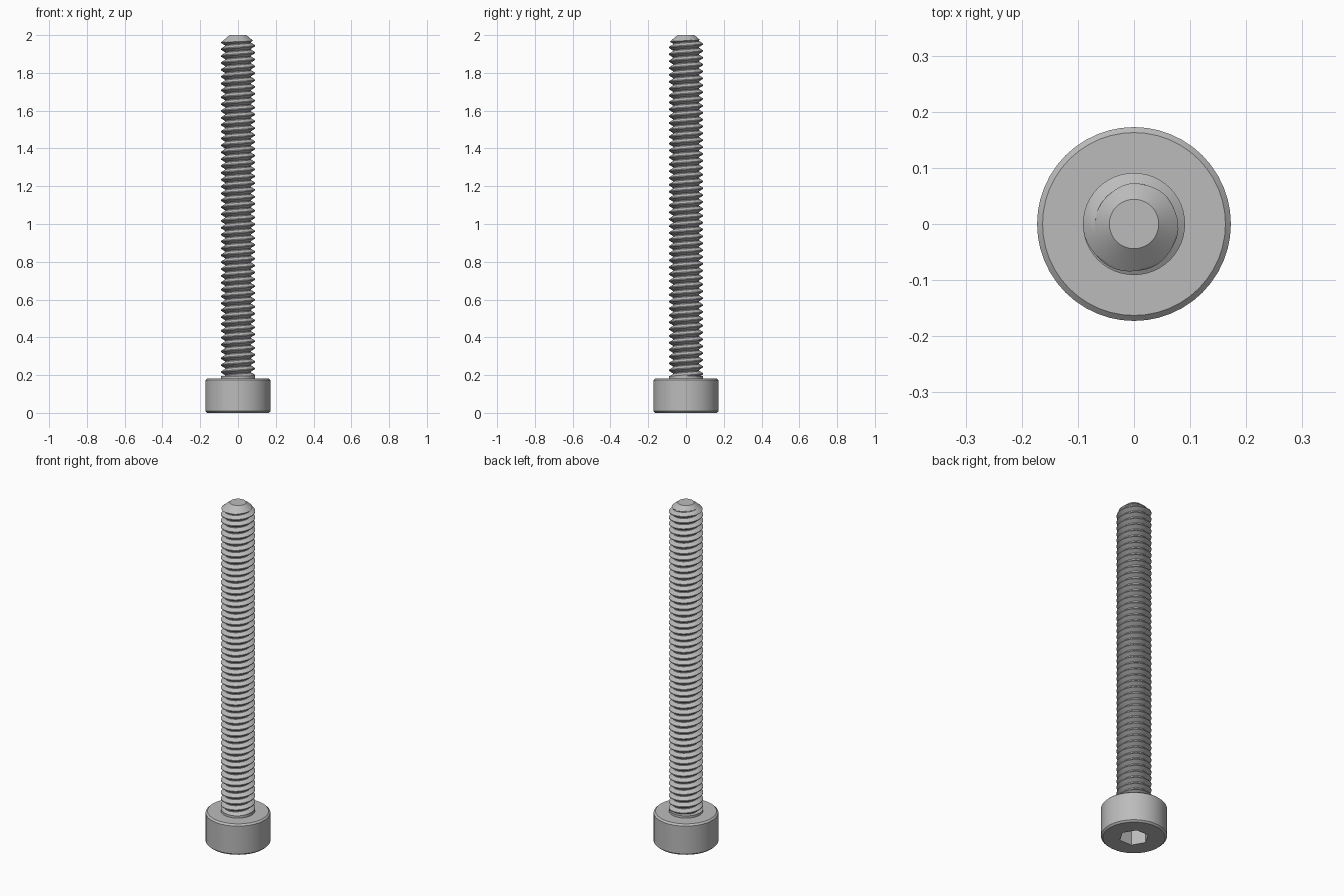
import bpy, bmesh
from math import pi, cos, sin, radians

cube = bpy.data.objects.get("Cube")
if cube:
    bpy.data.objects.remove(cube)

steel = bpy.data.materials.new("steel_grey")
steel.use_nodes = True
GREY = (0.5, 0.5, 0.5, 1)
steel.diffuse_color = GREY
steel.node_tree.nodes["Principled BSDF"].inputs["Base Color"].default_value = GREY

SEG = 48
TOP = 2.0
HEAD_H = 0.182
PITCH = 0.4 / 11
MAJOR, MINOR, TIP = 0.091, 0.069, 0.044


def finish(name, bm):
    """Clean the mesh, make the object and shade it smooth with sharp edges."""
    bmesh.ops.remove_doubles(bm, verts=bm.verts, dist=1e-5)
    bmesh.ops.recalc_face_normals(bm, faces=bm.faces)
    mesh = bpy.data.meshes.new(name)
    bm.to_mesh(mesh)
    bm.free()
    mesh.materials.append(steel)
    obj = bpy.data.objects.new(name, mesh)
    bpy.context.collection.objects.link(obj)
    bpy.ops.object.select_all(action='DESELECT')
    obj.select_set(True)
    bpy.context.view_layer.objects.active = obj
    bpy.ops.object.shade_smooth_by_angle(angle=radians(30))
    return obj


def lathe(name, profile):
    """Join rings of (radius function or number, height); cap the first and last."""
    bm = bmesh.new()
    rings = []
    for r, z in profile:
        ring = []
        for k in range(SEG):
            a = 2 * pi * k / SEG
            rad = r(a) if callable(r) else r
            ring.append(bm.verts.new((rad * cos(a), rad * sin(a), z)))
        rings.append(ring)
    for lo, hi in zip(rings, rings[1:]):
        for k in range(SEG):
            n = (k + 1) % SEG
            bm.faces.new((lo[k], lo[n], hi[n], hi[k]))
    bm.faces.new(rings[0])
    bm.faces.new(rings[-1])
    return finish(name, bm)


def hexagon(a):
    """Radius of the hexagonal socket wall at angle a."""
    return 0.068 / cos(a % (pi / 3) - pi / 6)


# Cylindrical head with chamfered rims and a hex socket underneath
lathe("socket_head", [
    (hexagon, 0.09), (hexagon, 0.0),
    (0.163, 0.0), (0.1727, 0.009),
    (0.1727, HEAD_H - 0.009), (0.163, HEAD_H), (0.06, HEAD_H)])

# Short plain collar under the thread
lathe("collar", [(MAJOR, HEAD_H - 0.02), (MAJOR, HEAD_H + 0.013), (0.06, HEAD_H + 0.013)])


# Threaded shank: a helical sweep of the tooth profile, trimmed by the tip cone
def thread_point(row, col, per_turn, start):
    a = 2 * pi * col / SEG
    z = min(start + PITCH * (row / per_turn + col / SEG), TOP)
    t = abs((row / per_turn) % 1 - 0.5) * 2
    depth = min(max((t - 0.125) / 0.75, 0), 1)
    r = min(MAJOR + (MINOR - MAJOR) * depth, TIP + (TOP - z) * 1.2)
    return r * cos(a), r * sin(a), z


def threaded_shank(turns=53, per_turn=16):
    bm = bmesh.new()
    start = 1.962 - 50 * PITCH
    rows = turns * per_turn
    grid = [[bm.verts.new(thread_point(i, c, per_turn, start)) for c in range(SEG)]
            for i in range(rows)]

    def vert(i, c):
        return grid[i][c] if c < SEG else grid[i + per_turn][0]

    for i in range(rows - per_turn - 1):
        for c in range(SEG):
            bm.faces.new((vert(i, c), vert(i, c + 1), vert(i + 1, c + 1), vert(i + 1, c)))
    bmesh.ops.remove_doubles(bm, verts=bm.verts, dist=1e-5)
    # Flat disc closing the tip
    rim = [bm.verts.new((TIP * cos(2 * pi * k / SEG), TIP * sin(2 * pi * k / SEG), TOP))
           for k in range(SEG)]
    bm.faces.new(rim)
    return finish("threaded_shank", bm)


threaded_shank()
